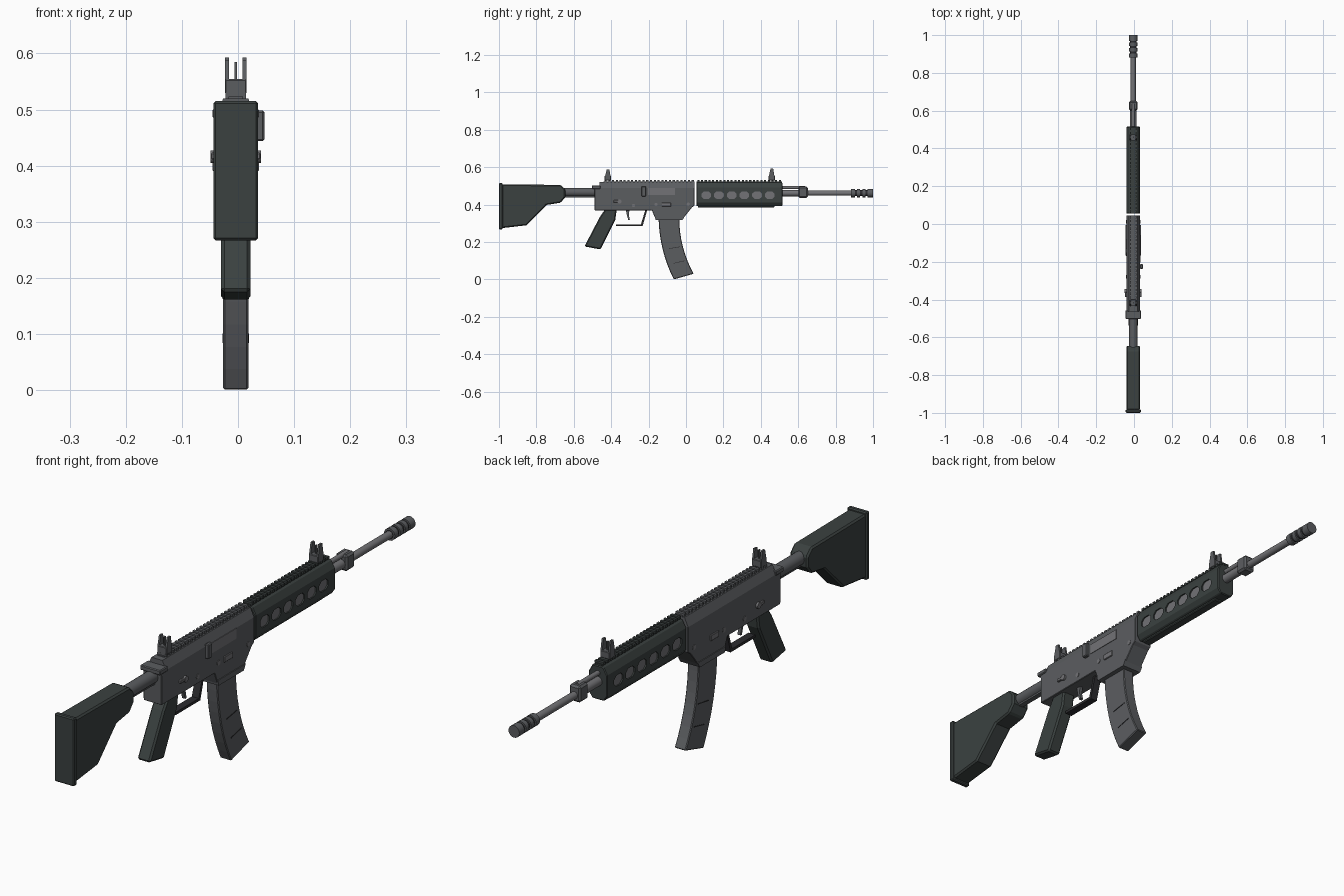
import bpy, bmesh, math
from mathutils import Matrix, Vector

if "Cube" in bpy.data.objects:
    bpy.data.objects.remove(bpy.data.objects["Cube"])

CX = -0.004  # centre plane of the body


def material(name, r, g, b):
    m = bpy.data.materials.new(name)
    m.use_nodes = True
    m.diffuse_color = (r, g, b, 1)
    m.node_tree.nodes["Principled BSDF"].inputs["Base Color"].default_value = (r, g, b, 1)
    return m


POLYMER = material("dark green polymer", 0.043, 0.053, 0.051)
METAL = material("receiver grey", 0.105, 0.11, 0.118)
STEEL = material("light steel", 0.17, 0.17, 0.18)
BLACK = material("black steel", 0.025, 0.025, 0.028)


def finish(name, bm, mat, bevel=0, smooth=False):
    bmesh.ops.recalc_face_normals(bm, faces=bm.faces)
    me = bpy.data.meshes.new(name)
    bm.to_mesh(me)
    bm.free()
    me.materials.append(mat)
    ob = bpy.data.objects.new(name, me)
    bpy.context.collection.objects.link(ob)
    if bevel:
        mod = ob.modifiers.new("edge bevel", "BEVEL")
        mod.width, mod.segments, mod.angle_limit = bevel, 1, math.radians(40)
    if smooth:
        bpy.ops.object.select_all(action="DESELECT")
        ob.select_set(True)
        bpy.context.view_layer.objects.active = ob
        bpy.ops.object.shade_smooth_by_angle(angle=math.radians(35))
    return ob


def add_loop(bm, a, b):
    """Closed solid between two matching outlines."""
    va, vb = [bm.verts.new(p) for p in a], [bm.verts.new(p) for p in b]
    bm.faces.new(va)
    bm.faces.new(vb[::-1])
    for i in range(len(va)):
        j = (i + 1) % len(va)
        bm.faces.new((va[i], vb[i], vb[j], va[j]))


def side_prism(name, outline, half, mat, bevel=0, x=CX):
    """Side outline in (y, z) given thickness along x."""
    bm = bmesh.new()
    add_loop(bm, [(x - half, y, z) for y, z in outline], [(x + half, y, z) for y, z in outline])
    return finish(name, bm, mat, bevel)


def long_prism(name, section, y0, y1, mat, bevel=0):
    """Cross-section in (x, z) run along y."""
    bm = bmesh.new()
    add_loop(bm, [(CX + x, y0, z) for x, z in section], [(CX + x, y1, z) for x, z in section])
    return finish(name, bm, mat, bevel)


def boxes(name, specs, mat, bevel=0):
    """Each spec: x offset, y, z, then full sizes."""
    bm = bmesh.new()
    for x, y, z, sx, sy, sz in specs:
        bmesh.ops.create_cube(bm, size=1, matrix=Matrix.Translation((CX + x, y, z)) @ Matrix.Diagonal((sx, sy, sz, 1)))
    return finish(name, bm, mat, bevel)


def tubes(name, specs, mat, axis="Y", sides=20):
    """Each spec: x offset, y, z of the centre, radius, length."""
    turn = Matrix.Rotation(math.pi / 2, 4, "X" if axis == "Y" else "Y")
    bm = bmesh.new()
    for x, y, z, r, length in specs:
        bmesh.ops.create_cone(bm, cap_ends=True, segments=sides, radius1=r, radius2=r, depth=length,
                              matrix=Matrix.Translation((CX + x, y, z)) @ turn)
    return finish(name, bm, mat, smooth=True)


# Stock, butt plate and buffer tube
side_prism("stock", [(-0.985, 0.508), (-0.67, 0.505), (-0.645, 0.48), (-0.645, 0.44), (-0.67, 0.41),
                     (-0.745, 0.398), (-0.853, 0.289), (-0.985, 0.274)], 0.036, POLYMER, 0.006)
boxes("butt_plate", [(0, -0.9905, 0.391, 0.08, 0.019, 0.248)], POLYMER, 0.004)
tubes("buffer_tube", [(0, -0.57, 0.466, 0.023, 0.2)], METAL)
boxes("buffer_tube_rail", [(0, -0.57, 0.448, 0.02, 0.17, 0.018)], METAL)

# Receiver with sloped upper edges and magazine well
side_prism("receiver", [(-0.49, 0.49), (0.046, 0.49), (0.046, 0.395), (0.032, 0.385), (-0.018, 0.322),
                        (-0.163, 0.322), (-0.182, 0.369), (-0.488, 0.369)], 0.037, METAL, 0.002)
long_prism("receiver_top", [(-0.037, 0.488), (0.037, 0.488), (0.022, 0.52), (-0.022, 0.52)], -0.463, 0.046, METAL)
boxes("charging_handle", [(0, -0.48, 0.493, 0.082, 0.046, 0.018)], METAL, 0.003)
side_prism("magazine_well_lip", [(-0.167, 0.338), (-0.006, 0.338), (-0.018, 0.318), (-0.163, 0.318)], 0.04, METAL)

# Receiver controls on both sides
boxes("ejection_port", [(0.036, -0.132, 0.469, 0.006, 0.145, 0.038)], STEEL)
boxes("bolt_handle", [(0.043, -0.225, 0.471, 0.016, 0.024, 0.054)], METAL, 0.003)
for side, label in ((-1, "right"), (1, "left")):
    boxes(label + "_magazine_release", [(side * 0.037, -0.105, 0.4, 0.008, 0.048, 0.022)], STEEL, 0.002)
    boxes(label + "_selector", [(side * 0.039, -0.37, 0.417, 0.01, 0.035, 0.012)], STEEL, 0.002)
    tubes(label + "_selector_pivot", [(side * 0.04, -0.355, 0.416, 0.011, 0.01)], STEEL, "X", 12)
    tubes(label + "_pins", [(side * 0.036, y, z, 0.009, 0.006) for y, z in ((0.012, 0.402), (-0.16, 0.4), (-0.28, 0.395))],
          STEEL, "X", 10)

# Handguard with six cut slots and a core seen through them
guard = long_prism("handguard", [(-0.024, 0.393), (0.024, 0.393), (0.037, 0.412), (0.037, 0.49), (0.022, 0.517),
                                 (-0.022, 0.517), (-0.037, 0.49), (-0.037, 0.412)], 0.055, 0.515, POLYMER, 0.003)
slot_y = [0.108 + 0.068 * i for i in range(6)]
bm = bmesh.new()
for y in slot_y:
    ring = [(y + a * 0.026, 0.45 + b * 0.02) for a, b in
            ((1, -.4), (1, .4), (.5, 1), (-.5, 1), (-1, .4), (-1, -.4), (-.5, -1), (.5, -1))]
    add_loop(bm, [(-0.1, *p) for p in ring], [(0.1, *p) for p in ring])
cutter = finish("slot_cutter", bm, POLYMER)
cutter.hide_render = True
cut = guard.modifiers.new("slots", "BOOLEAN")
cut.operation, cut.object, cut.solver = "DIFFERENCE", cutter, "EXACT"
bpy.context.view_layer.objects.active = guard
for mod in list(guard.modifiers):
    bpy.ops.object.modifier_apply(modifier=mod.name)
bpy.data.objects.remove(cutter)
boxes("handguard_core", [(0, 0.28, 0.452, 0.064, 0.43, 0.06)], STEEL)
boxes("handguard_lower_rail", [(0, 0.268, 0.391, 0.034, 0.41, 0.012)], POLYMER, 0.003)

# Toothed top rails
for name, y0, y1, mat in (("receiver_rail", -0.44, 0.046, METAL), ("handguard_rail", 0.056, 0.512, POLYMER)):
    count = round((y1 - y0) / 0.02)
    step = (y1 - y0) / count
    boxes(name, [(0, (y0 + y1) / 2, 0.518, 0.026, y1 - y0, 0.01)], mat)
    boxes(name + "_teeth", [(0, y0 + step * (i + 0.5), 0.525, 0.036, step * 0.55, 0.01) for i in range(count)], mat)

# Iron sights
for name, y, top in (("rear_sight", -0.418, 0.588), ("front_sight", 0.458, 0.593)):
    boxes(name + "_base", [(0, y, 0.541, 0.038, 0.034, 0.026)], METAL, 0.002)
    for s in (-1, 1):
        side_prism(name + ("_left_ear" if s > 0 else "_right_ear"),
                   [(y - 0.015, 0.55), (y + 0.015, 0.55), (y + 0.008, top), (y - 0.006, top)],
                   0.0035, METAL, x=CX + s * 0.0155)
    boxes(name + "_post", [(0, y, 0.567, 0.005, 0.008, 0.036)], METAL)

# Barrel, gas system and muzzle brake
tubes("barrel", [(0, 0.7, 0.461, 0.0135, 0.4), (0, 0.56, 0.461, 0.017, 0.1)], STEEL)
tubes("gas_tube", [(0, 0.57, 0.491, 0.009, 0.13)], STEEL, sides=12)
boxes("gas_block", [(0, 0.626, 0.466, 0.046, 0.05, 0.06)], METAL, 0.007)
tubes("muzzle_brake", [(0, 0.94, 0.461, 0.0165, 0.118)], BLACK)
tubes("muzzle_baffles", [(0, y, 0.461, 0.022, w) for y, w in
                         ((0.892, 0.022), (0.922, 0.018), (0.952, 0.018), (0.985, 0.03))], METAL)

# Pistol grip
side_prism("pistol_grip", [(-0.432, 0.375), (-0.37, 0.375), (-0.378, 0.318), (-0.457, 0.16),
                           (-0.543, 0.176), (-0.46, 0.335)], 0.026, POLYMER, 0.006)

# Trigger and its guard
side_prism("trigger_guard", [(-0.375, 0.294), (-0.241, 0.294), (-0.217, 0.372), (-0.207, 0.372),
                             (-0.232, 0.284), (-0.375, 0.284)], 0.014, BLACK)
side_prism("trigger", [(-0.322, 0.372), (-0.302, 0.372), (-0.306, 0.345), (-0.3, 0.318),
                       (-0.308, 0.316), (-0.316, 0.342)], 0.006, METAL)

# Curved magazine: outline swept along quadratic edges
def arc(p, q, r, n=8):
    p, q, r = Vector(p), Vector(q), Vector(r)
    return [tuple(p * (1 - t) ** 2 + q * 2 * t * (1 - t) + r * t * t) for t in (i / n for i in range(n + 1))]


rear = arc((-0.147, 0.33), (-0.142, 0.15), (-0.065, 0.0))
front = arc((-0.036, 0.33), (-0.036, 0.17), (0.041, 0.03))
side_prism("magazine", rear + front[::-1], 0.0225, METAL, 0.003)
for k in (4, 6):  # thin grooves painted across the sides
    a, b = Vector(rear[k]), Vector(front[k])
    d = Vector((0, 0.003))
    p, q = a.lerp(b, 0.3), a.lerp(b, 0.85)
    side_prism("magazine_line_" + str(k), [tuple(p), tuple(q), tuple(q + d), tuple(p + d)], 0.024, BLACK)
